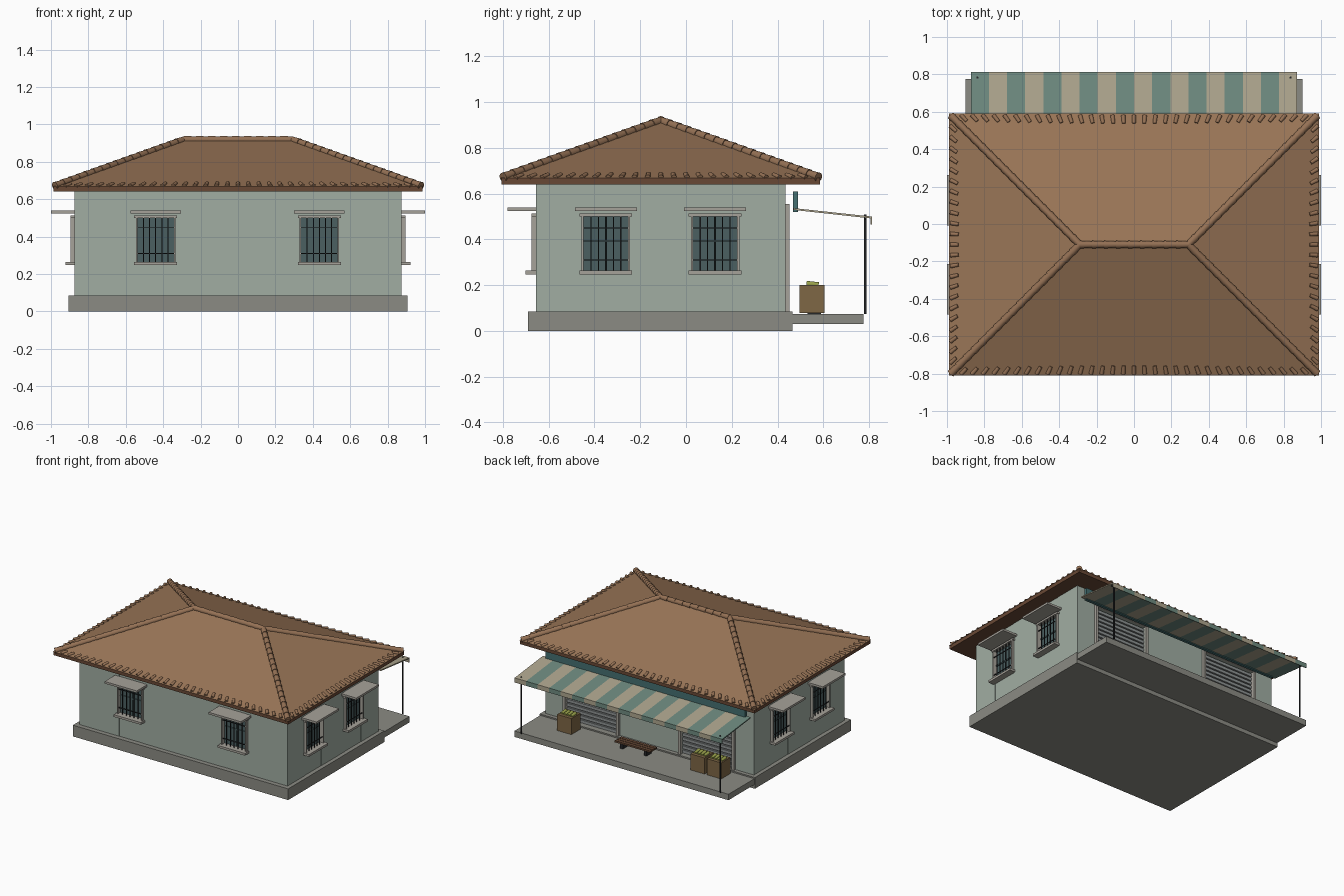
import bpy, bmesh
from math import pi
from mathutils import Matrix, Vector

if "Cube" in bpy.data.objects:
    bpy.data.objects.remove(bpy.data.objects["Cube"])


def mat(name, r, g, b):
    m = bpy.data.materials.new(name)
    m.diffuse_color = (r, g, b, 1)
    m.use_nodes = True
    m.node_tree.nodes["Principled BSDF"].inputs["Base Color"].default_value = m.diffuse_color
    return m


WALL = mat("wall_paint", .355, .42, .365)
STONE = mat("stone", .26, .26, .23)
TRIM = mat("trim", .38, .36, .32)
TILE = mat("roof_tile", .317, .178, .094)
CAP = mat("cap_tile", .30, .165, .09)
FASCIA = mat("fascia", .14, .065, .035)
GLASS = mat("glass", .07, .115, .12)
IRON = mat("iron", .018, .02, .022)
STEEL = mat("shutter_steel", .27, .29, .29)
TEAL = mat("teal_board", .06, .16, .165)
AW1 = mat("awning_green", .16, .26, .217)
AW2 = mat("awning_cream", .43, .385, .275)
WOOD = mat("crate_wood", .21, .135, .06)
BENCH = mat("bench_wood", .13, .065, .035)
FRUIT = mat("fruit", .32, .36, .07)
I4 = Matrix()


def finish(name, bm, m):
    me = bpy.data.meshes.new(name)
    bm.to_mesh(me)
    bm.free()
    me.materials.append(m)
    ob = bpy.data.objects.new(name, me)
    bpy.context.collection.objects.link(ob)
    return ob


def boxes(name, items, m, M=I4):
    """One object from (x0, x1, y0, y1, z0, z1) boxes."""
    bm = bmesh.new()
    for x0, x1, y0, y1, z0, z1 in items:
        T = Matrix.Translation(((x0 + x1) / 2, (y0 + y1) / 2, (z0 + z1) / 2))
        S = Matrix.Diagonal((abs(x1 - x0), abs(y1 - y0), z1 - z0, 1))
        bmesh.ops.create_cube(bm, size=1, matrix=M @ T @ S)
    return finish(name, bm, m)


def tubes(name, items, m, sides=8):
    """One object from tapered, smooth-sided tubes (start, end, radius1, radius2)."""
    bm = bmesh.new()
    for a, b, r1, r2 in items:
        d = b - a
        R = d.to_track_quat('Z', 'Y').to_matrix().to_4x4()
        bmesh.ops.create_cone(bm, cap_ends=True, segments=sides, radius1=r1, radius2=r2,
                              depth=d.length, matrix=Matrix.Translation((a + b) / 2) @ R)
    for f in bm.faces:
        f.smooth = len(f.verts) == 4
    for edge in bm.edges:
        edge.smooth = all(f.smooth for f in edge.link_faces)
    return finish(name, bm, m)


# plinth and porch slab
boxes("plinth", [(-.905, .905, -.69, .465, 0, .085)], STONE)
boxes("porch_slab", [(-.9, .9, .465, .775, .03, .075)], STONE)

# walls: local x runs along the wall, local -y points outward
TH, ZB, ZT = .04, .085, .645


def wall(name, M, u0, u1, openings, z0, z1):
    piers, bays, u = [], [], u0
    for a, b in openings:
        piers.append((u, a, 0, TH, ZB, ZT))
        bays.append((a, b, .002, TH, z1, ZT))
        if z0 > ZB:
            bays.append((a, b, .002, TH, ZB, z0))
        u = b
    boxes(name + "_piers", piers + [(u, u1, 0, TH, ZB, ZT)], WALL, M)
    boxes(name + "_bays", bays, WALL, M)


def window(name, M, c):
    w, z0, z1 = .1, .26, .50
    boxes(name + "_glass", [(c - w, c + w, .015, .03, z0, z1)], GLASS, M)
    boxes(name + "_frame", [(c - w - .006, c - w + .003, -.02, .012, z0, z1),
                            (c + w - .003, c + w + .006, -.02, .012, z0, z1),
                            (c - w - .015, c + w + .015, -.02, .012, z1, z1 + .014)], TRIM, M)
    boxes(name + "_sill", [(c - .115, c + .115, -.047, .012, z0 - .013, z0 + .004)], TRIM, M)
    boxes(name + "_canopy", [(c - .135, c + .135, -.125, .005, .524, .54)], TRIM, M)
    boxes(name + "_mullions", [(c - .005, c + .005, .008, .016, z0, z1),
                               (c - w, c + w, .008, .016, .388, .398)], GLASS, M)
    bars = [(c + k * .0325 - .0025, c + k * .0325 + .0025, -.014, -.009, z0, z1)
            for k in range(-2, 3)]
    bars += [(c - w, c + w, -.015, -.010, z - .0025, z + .0025) for z in (.31, .45)]
    boxes(name + "_grille", bars, IRON, M)


def facing(angle, x, y):
    return Matrix.Translation((x, y, 0)) @ Matrix.Rotation(angle, 4, 'Z')


front, back = facing(0, 0, -.655), facing(pi, 0, .435)
right, left = facing(pi / 2, .875, 0), facing(-pi / 2, -.875, 0)
for name, M, u0, u1, cs in (("front", front, -.875, .875, (-.44, .435)),
                            ("right", right, -.615, .395, (-.35, .127)),
                            ("left", left, -.395, .615, (-.127, .35))):
    wall(name + "_wall", M, u0, u1, [(c - .1, c + .1) for c in cs], .26, .50)
    for i, c in enumerate(cs):
        window(f"{name}_window_{i + 1}", M, c)

# shop side with two roller shutters
wall("back_wall", back, -.875, .875, [(-.70, -.27), (.27, .70)], ZB, .53)
for i, c in enumerate((-.485, .485)):
    n, a, b = f"shutter_{i + 1}", c - .215, c + .215
    boxes(n + "_panel", [(a, b, .02, .035, ZB, .53)], STEEL, back)
    boxes(n + "_slats", [(a, b, .008, .022, ZB + .004 + k * .0317, ZB + .026 + k * .0317)
                         for k in range(14)], STEEL, back)
    boxes(n + "_frame", [(a - .02, a, -.018, .01, ZB, .53), (b, b + .02, -.018, .01, ZB, .53),
                         (a - .02, b + .02, -.018, .01, .53, .555)], TRIM, back)

# hip roof
X, Y0, Y1, ZE, RX, RY, RZ = .99, -.81, .59, .668, .29, -.11, .918
boxes("roof_fascia", [(-X + .004, X - .004, Y0 + .004, Y1 - .004, .64, ZE)], FASCIA)
bm = bmesh.new()
e = [bm.verts.new((x, y, ZE)) for x, y in ((-X, Y0), (X, Y0), (X, Y1), (-X, Y1))]
rl, rr = bm.verts.new((-RX, RY, RZ)), bm.verts.new((RX, RY, RZ))
for f in ((e[0], e[1], rr, rl), (e[1], e[2], rr), (e[2], e[3], rl, rr), (e[3], e[0], rl), e[::-1]):
    bm.faces.new(f)
finish("roof", bm, TILE)

# cap tiles on ridge and hips
caps = []


def cap_run(a, b, n):
    for i in range(n):
        caps.append((a.lerp(b, i / n), a.lerp(b, (i + 1.08) / n), .021, .017))


L, R = Vector((-RX, RY, RZ)), Vector((RX, RY, RZ))
cap_run(L, R, 9)
for x, top in ((-X, L), (X, R)):
    for y in (Y0, Y1):
        corner = Vector((x, y, ZE))
        cap_run(corner.lerp(top, .015), top, 17)
tubes("cap_tiles", caps, CAP, 16)

# short tile ends along the eaves, aimed up the slope
ends = []


def eave_run(a, b, ta, tb, n):
    for i in range(1, n):
        p, t = a.lerp(b, i / n), ta.lerp(tb, i / n)
        d = (t - p).normalized()
        ends.append((p + d * .01, p + d * .056, .0115, .0095))


C = [Vector((x, y, ZE)) for x, y in ((-X, Y0), (X, Y0), (X, Y1), (-X, Y1))]
eave_run(C[0], C[1], L, R, 34)
eave_run(C[1], C[2], R, R, 24)
eave_run(C[2], C[3], R, L, 34)
eave_run(C[3], C[0], L, L, 24)
tubes("eave_tiles", ends, CAP, 14)

# sign board above the awning
boxes("sign_board", [(-.84, .84, .468, .49, .52, .61)], TEAL)

# striped awning with hanging valance
stripes = {0: bmesh.new(), 1: bmesh.new()}
prof = [(.47, .537), (.812, .500), (.812, .465), (.807, .465), (.807, .492), (.47, .529)]
SW = 1.745 / 18
for i in range(18):
    b_, x0 = stripes[i % 2], -.8725 + i * SW
    rings = [[b_.verts.new((x, y, z)) for y, z in prof] for x in (x0, x0 + SW)]
    b_.faces.new(rings[0])
    b_.faces.new(rings[1][::-1])
    for k in range(6):
        j = (k + 1) % 6
        b_.faces.new((rings[0][k], rings[1][k], rings[1][j], rings[0][j]))
for i, m in ((0, AW1), (1, AW2)):
    bmesh.ops.recalc_face_normals(stripes[i], faces=stripes[i].faces)
    finish(f"awning_stripes_{i + 1}", stripes[i], m)
tubes("awning_posts", [(Vector((x, .783, .075)), Vector((x, .783, .508)), .006, .006)
                       for x in (-.837, .837)], IRON)
boxes("awning_rail", [(-.86, .86, .779, .787, .486, .494)], IRON)

# fruit crates on the porch
for i, x in enumerate((-.66, -.52, .60)):
    n = f"crate_{i + 1}"
    boxes(n, [(x - .06, x + .06, .495, .605, .078, .2)], WOOD)
    tubes(n + "_fruit", [(Vector((x + u, .527, .206)), Vector((x + u, .58, .202)), .013, .011)
                         for u in (-.04, -.013, .013, .04)], FRUIT, 8)

# bench between the shutters
boxes("bench_seat", [(-.12, .18, .52 + k * .028, .544 + k * .028, .115, .128)
                     for k in range(3)], BENCH)
boxes("bench_legs", [(x - .012, x + .012, .53, .59, .075, .115) for x in (-.07, .13)], IRON)
